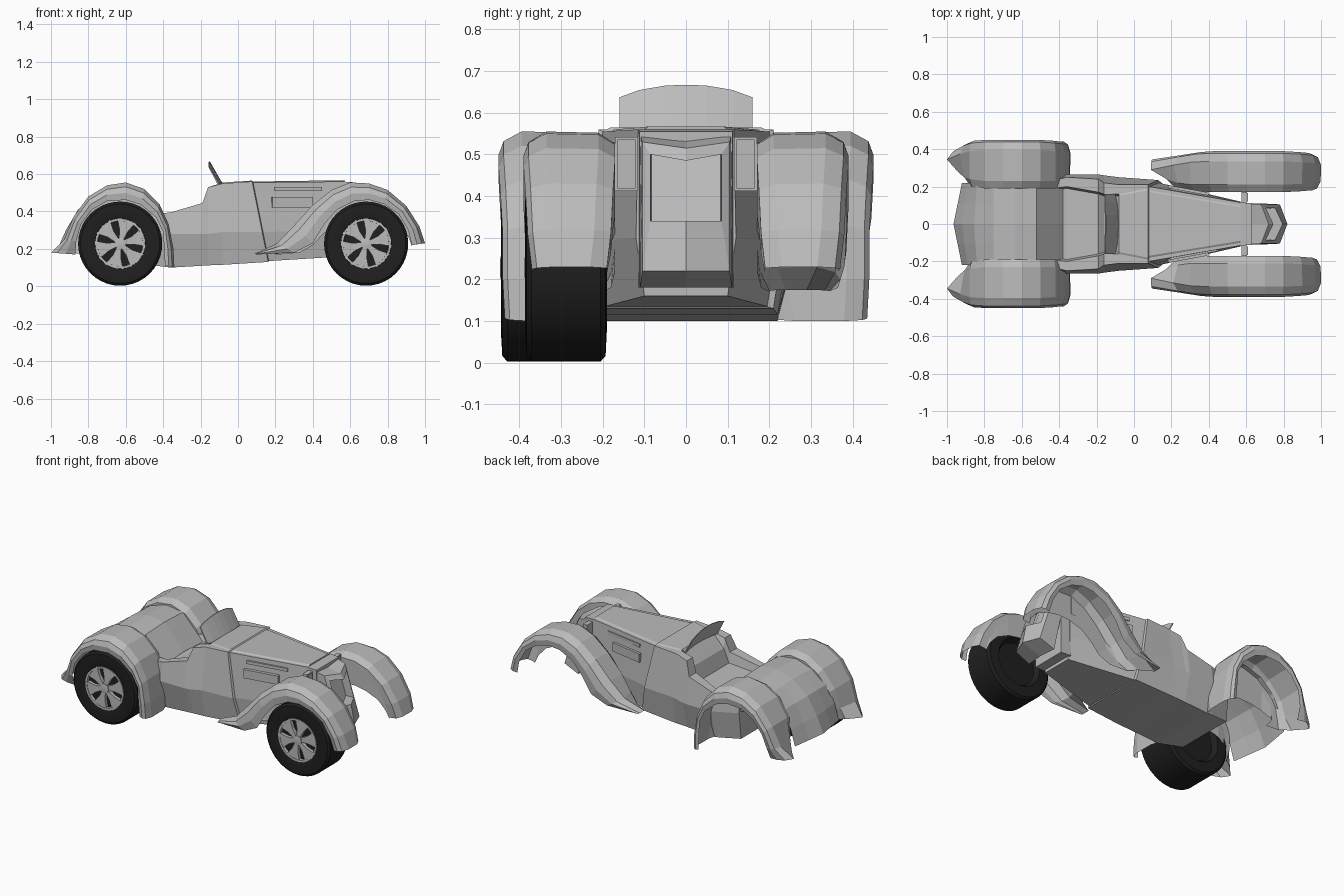
import bpy
import bmesh
from math import sin, cos, tau
from mathutils import Vector, Matrix

cube = bpy.data.objects.get("Cube")
if cube:
    bpy.data.objects.remove(cube, do_unlink=True)


def material(name, value):
    mat = bpy.data.materials.new(name)
    mat.use_nodes = True
    color = (value, value, value, 1)
    mat.diffuse_color = color
    mat.node_tree.nodes["Principled BSDF"].inputs["Base Color"].default_value = color
    return mat


body_grey = material("body grey", 0.5)
tyre_black = material("tyre black", 0.014)


def finish(name, bm, mat, smooth=False):
    bmesh.ops.remove_doubles(bm, verts=bm.verts, dist=0.0005)
    bmesh.ops.recalc_face_normals(bm, faces=bm.faces)
    mesh = bpy.data.meshes.new(name)
    bm.to_mesh(mesh)
    bm.free()
    mesh.materials.append(mat)
    obj = bpy.data.objects.new(name, mesh)
    bpy.context.collection.objects.link(obj)
    if smooth:
        bpy.ops.object.select_all(action='DESELECT')
        obj.select_set(True)
        bpy.context.view_layer.objects.active = obj
        bpy.ops.object.shade_smooth_by_angle(angle=0.6)
    return obj


def loft(name, sections, mat, closed=False, caps=False, smooth=False):
    """Skin a list of equally long point rows."""
    bm = bmesh.new()
    rows = [[bm.verts.new(p) for p in row] for row in sections]
    count = len(rows[0])
    for a, b in zip(rows, rows[1:]):
        for i in range(count if closed else count - 1):
            j = (i + 1) % count
            bm.faces.new((a[i], a[j], b[j], b[i]))
    if caps:
        bm.faces.new(rows[0])
        bm.faces.new(rows[-1])
    return finish(name, bm, mat, smooth)


def box(name, center, size, mat, turn=0.0):
    bm = bmesh.new()
    spin = Matrix.Translation(center) @ Matrix.Rotation(turn, 4, 'Z')
    bmesh.ops.create_cube(bm, size=1, matrix=spin @ Matrix.Diagonal((*size, 1)))
    return finish(name, bm, mat)


# Main body: x, shear, floor z and width, waist z and width, rim z and width, inner width, inner z
stations = [
    (-.52, 0, .12, .19, .29, .21, .38, .21, .18, .37),
    (-.36, 0, .10, .22, .28, .265, .395, .25, .20, .35),
    (-.19, 0, .11, .22, .28, .265, .445, .24, .17, .38),
    (-.16, 0, .112, .22, .28, .26, .53, .22, .16, .47),
    (-.08, 0, .115, .22, .29, .25, .55, .21, .16, .555),
    (.075, .2, .13, .21, .29, .235, .56, .21, .19, .565),
    (.08, .2, .135, .195, .29, .22, .555, .20, .18, .56),
    (.57, 0, .16, .10, .30, .12, .56, .115, .10, .567),
]
rows = []
for x, shear, zb, wb, zm, wm, zt, wt, wi, zi in stations:
    half = [(wb, zb), (wm, zm), (wt, zt), (wi, zt), (wi - .01, zi)]
    outline = half + [(-w, z) for w, z in reversed(half)]
    rows.append([(x + shear * (.56 - z), w, z) for w, z in outline])
loft("body", rows, body_grey, closed=True, caps=True)

# Radiator: upright shell with a pointed, raked nose and framed opening
shell = [(.56, .115, .18, .56), (.63, .112, .18, .555)]
loft("radiator_shell", [[(x, -w, lo), (x, w, lo), (x, w, hi), (x, -w, hi)]
                        for x, w, lo, hi in shell], body_grey, closed=True, caps=True)


def nose_ring(back, tip, w, lo, hi, rake):
    return [(back, -w, lo), (tip, 0, lo), (back, w, lo),
            (back - rake, w, hi), (tip - rake, 0, hi - .015), (back - rake, -w, hi)]


loft("radiator_nose", [
    nose_ring(.68, .69, .11, .18, .55, .08),
    nose_ring(.78, .82, .105, .22, .53, .10),
    nose_ring(.755, .795, .085, .34, .50, .05),
    nose_ring(.70, .74, .083, .34, .50, .05),
], body_grey, closed=True, caps=True)

# Tail: arched deck between the rear fenders with a pointed back edge
deck = [(-.38, .36), (-.52, .51), (-.64, .525), (-.75, .49),
        (-.84, .41), (-.89, .30), (-.92, .20)]
rows = []
for i, (x, z) in enumerate(deck):
    point = .045 * max(0, i - 3) / 3
    rows.append([(x - point * (1 - abs(s)), .22 * s, z - .01 * abs(s))
                 for s in (-1, -.5, 0, .5, 1)])
loft("tail_deck", rows, body_grey)

# Fenders: crown x z, lip x z, inner y, outer y, forward skew of the inner edge
rear_fender = [
    (-1, .18, -.87, .17, .23, .40, .09),
    (-.93, .25, -.865, .24, .21, .43, .03),
    (-.88, .37, -.84, .33, .20, .445, 0),
    (-.80, .48, -.78, .41, .19, .45, 0),
    (-.70, .54, -.70, .455, .19, .45, 0),
    (-.60, .555, -.60, .462, .19, .45, 0),
    (-.50, .52, -.52, .437, .19, .45, 0),
    (-.42, .44, -.44, .37, .19, .445, 0),
    (-.37, .33, -.40, .29, .19, .44, 0),
    (-.345, .20, -.395, .20, .20, .44, 0),
    (-.34, .10, -.39, .11, .22, .435, 0),
]
front_fender = [
    (.09, .175, .10, .17, .20, .345, .12),
    (.21, .23, .30, .18, .18, .37, .03),
    (.30, .325, .40, .23, .17, .385, 0),
    (.40, .435, .46, .33, .17, .39, 0),
    (.50, .515, .53, .41, .17, .39, 0),
    (.60, .555, .62, .455, .17, .39, 0),
    (.70, .55, .70, .462, .17, .39, 0),
    (.80, .515, .78, .44, .17, .39, 0),
    (.90, .43, .86, .385, .175, .385, 0),
    (.97, .32, .91, .30, .18, .38, 0),
    (1, .23, .93, .22, .19, .37, 0),
]


def fender(name, table, side, drop):
    """Open arch whose inner wall hangs lower than the outer lip."""
    rows = []
    for xc, zc, xl, zl, yi, yo, skew in table:
        crown, lip = Vector((xc, 0, zc)), Vector((xl, 0, zl))
        hem = Vector((0, 0, -drop * max(0, zl - .2)))
        shape = [(1, yi, 1), (.3, yi, 1), (.03, yi + .04, .7),
                 (0, yo - .055, 0), (.25, yo - .012, 0), (.6, yo, 0), (1, yo - .005, 0)]
        row = [crown.lerp(lip, t) + Vector((skew * k, side * y, 0)) for t, y, k in shape]
        rows.append([row[0] + hem] + row)
    loft(name, rows, body_grey)


for label, side in (("left", 1), ("right", -1)):
    fender(label + "_rear_fender", rear_fender, side, .6)
    fender(label + "_front_fender", front_fender, side, .35)
    # Lamp block bridging the radiator and fender, and hood side vents
    box(label + "_lamp_block", (.59, side * .143, .477), (.03, .056, .13), body_grey)
    box(label + "_lamp_face", (.607, side * .143, .477), (.006, .044, .118), body_grey)
    box(label + "_upper_vent", (.32, side * .163, .52), (.26, .012, .02), body_grey, -side * .18)
    box(label + "_lower_vent", (.29, side * .178, .45), (.22, .02, .055), body_grey, -side * .18)

# Windscreen: thin curved plate leaning back
rows = []
for s in (-1, -.7, -.3, 0, .3, .7, 1):
    y, top = .16 * s, .667 - .03 * abs(s) ** 2.5
    bow = .02 * s * s
    lean = .6 * (top - .55)
    rows.append([(-.08 - bow, y, .545), (-.08 - bow - lean, y, top),
                 (-.085 - bow - lean, y, top), (-.09 - bow, y, .545)])
loft("windscreen", rows, body_grey, closed=True, caps=True)


# Wheels on the right side only
def revolve(name, cx, profile, mat, steps=40):
    rows = [[(cx + r * cos(tau * i / steps), y, .228 + r * sin(tau * i / steps))
             for i in range(steps)] for r, y in profile]
    loft(name, rows, mat, closed=True, caps=True, smooth=True)


def wheel(label, cx, y0, y1):
    revolve(label + "_tyre", cx, [(.13, y0 + .03), (.135, y0 + .006), (.16, y0), (.212, y0 + .003),
                                  (.225, y0 + .015), (.225, y1 - .015), (.212, y1 - .003),
                                  (.15, y1), (.13, y1 - .03)], tyre_black)
    bm = bmesh.new()
    for k in range(6):
        # Spokes flare outward to meet the rim
        a = tau * (k + .25) / 6
        out, across = Vector((cos(a), 0, sin(a))), Vector((-sin(a), 0, cos(a)))
        hub = Vector((cx, y0 + .004, .228))
        flat = [(.02, -.012), (.07, -.022), (.128, -.05), (.128, .05), (.07, .022), (.02, .012)]
        front = [bm.verts.new(hub + out * r + across * w) for r, w in flat]
        back = [bm.verts.new(v.co + Vector((0, .02, 0))) for v in front]
        bm.faces.new(front)
        for i in range(6):
            j = (i + 1) % 6
            bm.faces.new((front[i], front[j], back[j], back[i]))
    finish(label + "_spokes", bm, body_grey)
    revolve(label + "_hub", cx, [(.03, y0 + .02), (.03, y0), (.02, y0 - .002)], body_grey, 16)
    rim = [(.132, y0 + .02), (.134, y0 + .002), (.122, y0 + .002), (.12, y0 + .02)]
    rows = [[(cx + r * cos(tau * i / 40), y, .228 + r * sin(tau * i / 40)) for r, y in rim]
            for i in range(41)]
    loft(label + "_rim", rows, body_grey, smooth=True)


wheel("right_rear_wheel", -.63, -.444, -.195)
wheel("right_front_wheel", .685, -.386, -.19)
